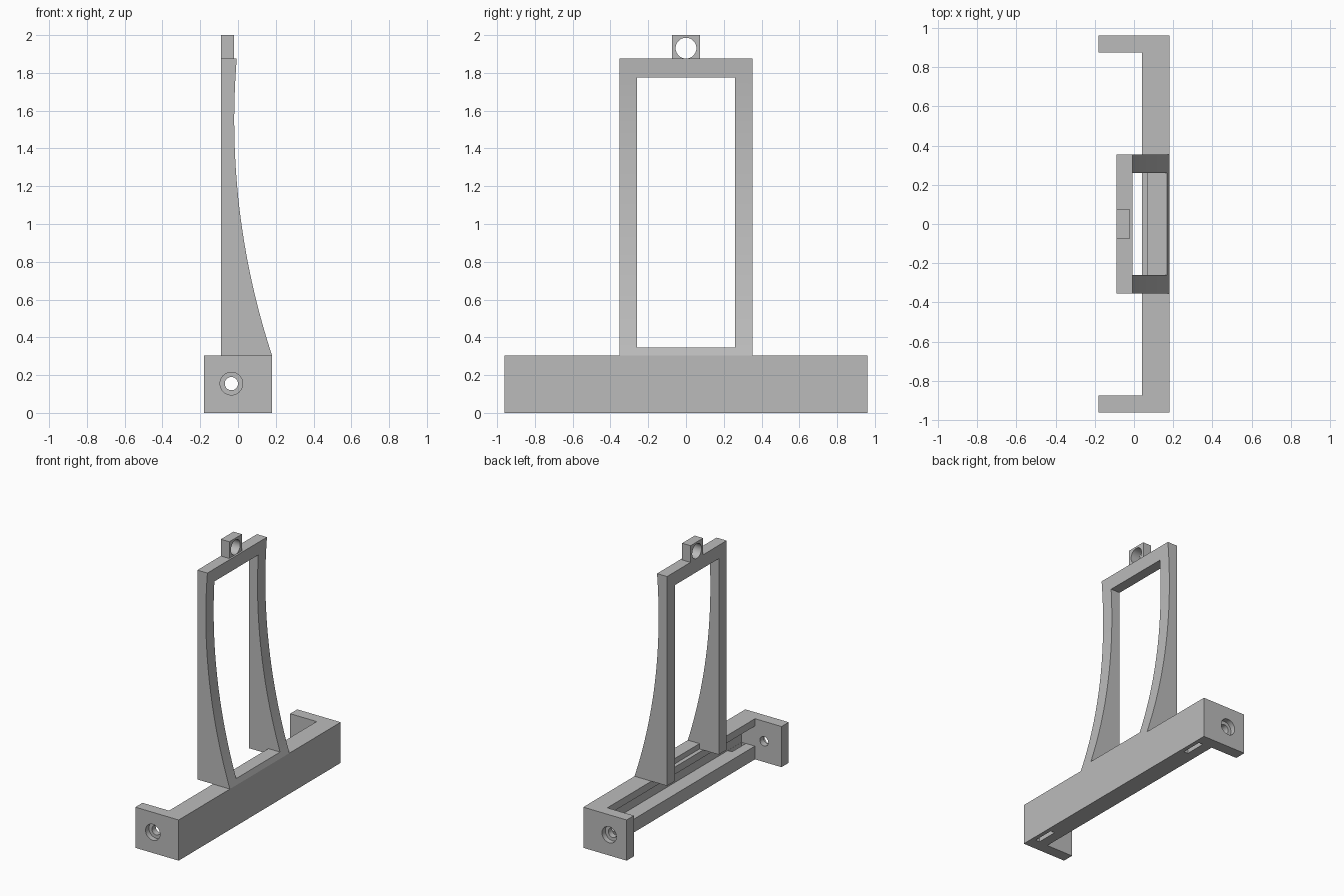
import bpy, bmesh, math
from mathutils import Vector

cube = bpy.data.objects.get("Cube")
if cube:
    bpy.data.objects.remove(cube, do_unlink=True)

grey = bpy.data.materials.new("plain_grey")
grey.use_nodes = True
grey.diffuse_color = (0.5, 0.5, 0.5, 1)
grey.node_tree.nodes["Principled BSDF"].inputs["Base Color"].default_value = (0.5, 0.5, 0.5, 1)


def prism(name, outline, start, sweep):
    """Extrude a closed outline; start maps its 2D points to 3D, sweep is the depth."""
    bm = bmesh.new()
    face = bm.faces.new([bm.verts.new(start(a, b)) for a, b in outline])
    moved = bmesh.ops.extrude_face_region(bm, geom=[face])["geom"]
    bmesh.ops.translate(bm, vec=Vector(sweep),
                        verts=[v for v in moved if isinstance(v, bmesh.types.BMVert)])
    bmesh.ops.recalc_face_normals(bm, faces=bm.faces)
    mesh = bpy.data.meshes.new(name)
    bm.to_mesh(mesh)
    bm.free()
    mesh.materials.append(grey)
    obj = bpy.data.objects.new(name, mesh)
    bpy.context.collection.objects.link(obj)
    return obj


def box(name, x, y, z):
    rect = [(x[0], y[0]), (x[1], y[0]), (x[1], y[1]), (x[0], y[1])]
    return prism(name, rect, lambda a, b: (a, b, z[0]), (0, 0, z[1] - z[0]))


def circle(a, b, r, n=48):
    return [(a + r * math.cos(math.tau * i / n), b + r * math.sin(math.tau * i / n))
            for i in range(n)]


def cut(target, cutters):
    bpy.context.view_layer.objects.active = target
    for c in cutters:
        mod = target.modifiers.new("cut", "BOOLEAN")
        mod.operation, mod.solver, mod.object = "DIFFERENCE", "EXACT", c
        bpy.ops.object.modifier_apply(modifier=mod.name)
        bpy.data.objects.remove(c, do_unlink=True)


def smooth(obj):
    bpy.ops.object.select_all(action="DESELECT")
    obj.select_set(True)
    bpy.context.view_layer.objects.active = obj
    bpy.ops.object.shade_smooth_by_angle(angle=math.radians(30))


BASE_TOP, FRAME_TOP, END, INNER = 0.305, 1.875, 0.96, 0.875

# Base: long bar with two end plates, a U seen from above
u_shape = [(0.18, -END), (0.18, END), (-0.18, END), (-0.18, INNER),
           (0.04, INNER), (0.04, -INNER), (-0.18, -INNER), (-0.18, -END)]
base = prism("base", u_shape, lambda a, b: (a, b, 0), (0, 0, BASE_TOP))

# Channel along the back of the bar, slots beneath, stepped holes in the plates
cutters = [box("channel", (0, 0.15), (-INNER + 0.002, INNER - 0.002), (0.1, 0.25))]
for s in (-1, 1):
    cutters.append(box("slot", (0.115, 0.149), sorted((s * 0.71, s * 0.87)), (-0.1, 0.15)))
    for radius, inner in ((0.035, 0.8), (0.06, 0.92)):
        cutters.append(prism("hole", circle(-0.035, 0.155, radius),
                             lambda a, b: (a, s * inner, b), (0, s * (1.1 - inner), 0)))
cut(base, cutters)
smooth(base)

# Upright frame: flat back, front edge swept along a large arc
R, LOW_Z, LOW_X = 3.975, 1.55, -0.02
steps = 32
side = [(-0.09, FRAME_TOP), (-0.09, BASE_TOP)]
for i in range(steps + 1):
    z = BASE_TOP + (FRAME_TOP - BASE_TOP) * i / steps
    side.append((LOW_X + R - math.sqrt(R * R - (z - LOW_Z) ** 2), z))
frame = prism("upright_frame", side, lambda a, b: (a, -0.353, b), (0, 0.706, 0))
cut(frame, [box("window", (-0.3, 0.4), (-0.26, 0.26), (0.345, 1.775)),
            box("sill_notch", (-0.3, 0.07), (-0.26, 0.26), (0.2, 0.4))])
smooth(frame)

# Hanging lug with a round eye
lug = prism("hanging_lug", [(-0.075, FRAME_TOP), (0.075, FRAME_TOP), (0.075, 2), (-0.075, 2)],
            lambda a, b: (-0.09, a, b), (0.07, 0, 0))
cut(lug, [prism("eye", circle(0, 1.931, 0.055), lambda a, b: (-0.2, a, b), (0.3, 0, 0))])
smooth(lug)
